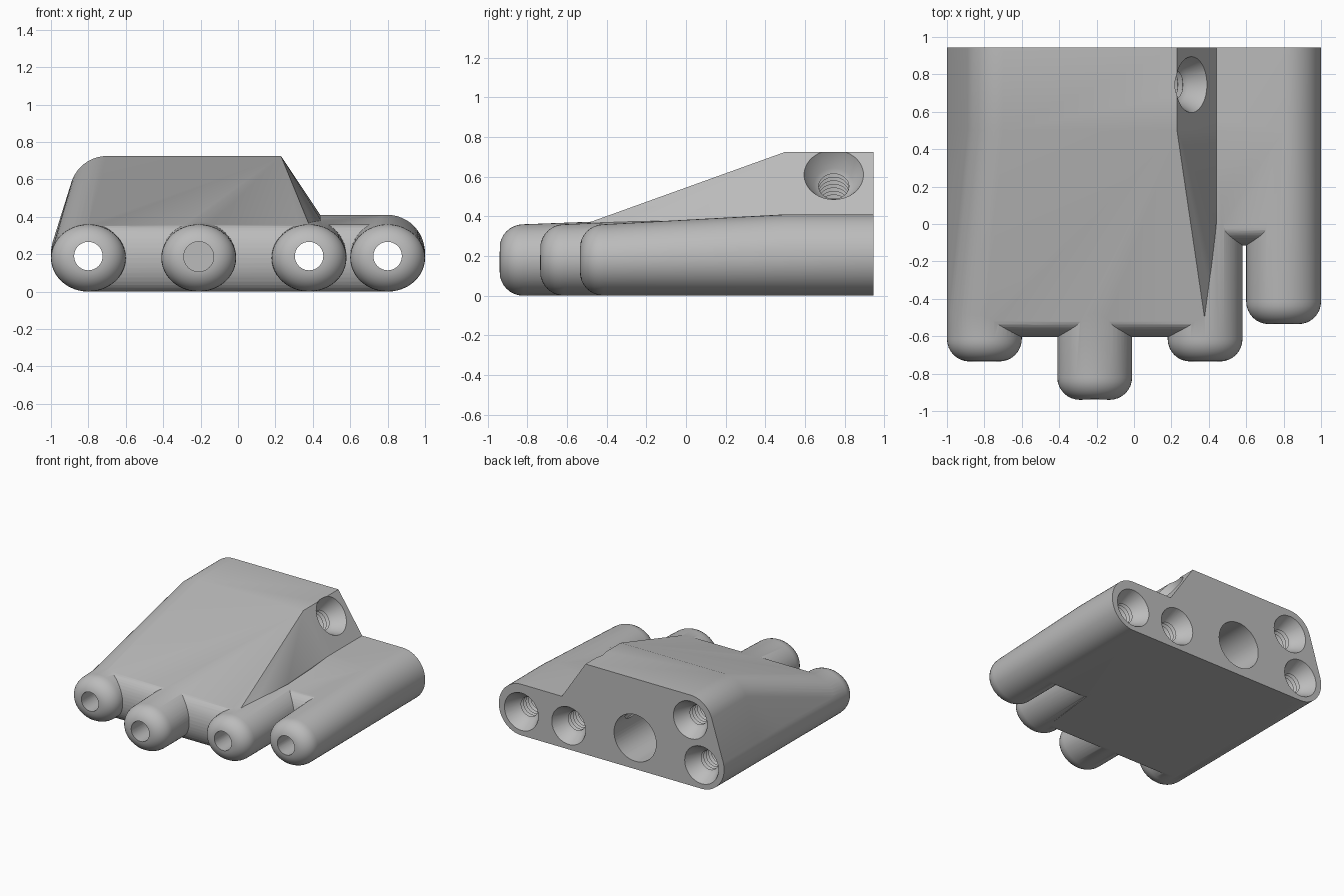
import bpy, bmesh
from math import sin, cos, pi
from mathutils import Vector

cube = bpy.data.objects.get("Cube")
if cube:
    bpy.data.objects.remove(cube)

BACK, MID = 0.945, 0.5
TOP_BACK, TOP_FRONT = 0.41, 0.36
SIDES = 48

grey = bpy.data.materials.new("plain grey")
grey.use_nodes = True
grey.diffuse_color = (0.5, 0.5, 0.5, 1)
grey.node_tree.nodes["Principled BSDF"].inputs["Base Color"].default_value = (0.5, 0.5, 0.5, 1)


def make_object(name, bm):
    bmesh.ops.recalc_face_normals(bm, faces=bm.faces)
    mesh = bpy.data.meshes.new(name)
    bm.to_mesh(mesh)
    bm.free()
    mesh.materials.append(grey)
    obj = bpy.data.objects.new(name, mesh)
    bpy.context.scene.collection.objects.link(obj)
    return obj


def hull(name, points):
    bm = bmesh.new()
    for p in points:
        bm.verts.new(p)
    bmesh.ops.remove_doubles(bm, verts=bm.verts, dist=0.0005)
    bmesh.ops.convex_hull(bm, input=bm.verts)
    loose = [v for v in bm.verts if not v.link_faces]
    bmesh.ops.delete(bm, geom=loose, context='VERTS')
    return make_object(name, bm)


def ring(x, y, top, inset=0.0):
    """Upright oval resting on the ground plane, shrunk by inset."""
    rx, rz = 0.2 - inset, top / 2 - inset
    steps = [2 * pi * i / SIDES for i in range(SIDES)]
    return [(x + rx * cos(a), y, top / 2 + rz * sin(a)) for a in steps]


def nose(x, y):
    """Half-round front edge at one x position."""
    half = TOP_FRONT / 2
    steps = [pi * i / 20 for i in range(21)]
    return [(x, y - 0.1 * sin(a), half + half * cos(a)) for a in steps]


def lathe(name, profile, origin, direction):
    """Solid of revolution from (distance, radius) pairs along a direction."""
    turn = Vector(direction).to_track_quat('Z', 'Y')
    bm = bmesh.new()
    loops = []
    for d, r in profile:
        loops.append([bm.verts.new(Vector(origin) + turn @ Vector(
            (r * cos(2 * pi * i / SIDES), r * sin(2 * pi * i / SIDES), d))) for i in range(SIDES)])
    for a, b in zip(loops, loops[1:]):
        for i in range(SIDES):
            j = (i + 1) % SIDES
            bm.faces.new((a[i], a[j], b[j], b[i]))
    bm.faces.new(loops[0])
    bm.faces.new(loops[-1])
    return make_object(name, bm)


def screw_profile(length, turns=12, pitch=0.032):
    """Countersink, ridged thread, then a plain hole."""
    pts = [(-0.02, 0.16), (0.0, 0.15), (0.09, 0.1)]
    for i in range(turns):
        d = 0.09 + pitch * i
        pts += [(d + pitch / 2, 0.076), (d + pitch, 0.098)]
    return pts + [(pts[-1][0] + 0.02, 0.076), (length, 0.076)]


def combine(target, other, operation):
    mod = target.modifiers.new("combine", 'BOOLEAN')
    mod.operation = operation
    mod.solver = 'EXACT'
    mod.object = other
    bpy.context.view_layer.objects.active = target
    bpy.ops.object.modifier_apply(modifier=mod.name)
    bpy.data.objects.remove(other)


# raised main body with sloping roof
body_points = []
for y in (MID, BACK):
    body_points += ring(-0.8, y, TOP_BACK)
    arc = [pi / 2 + pi / 2 * i / 14 for i in range(15)]
    body_points += [(-0.7 + 0.2 * cos(a), y, 0.525 + 0.2 * sin(a)) for a in arc]
    body_points += [(0.23, y, 0.725), (0.44, y, TOP_BACK), (0.44, y, 0)]
body_points += ring(-0.8, -0.5, TOP_FRONT) + nose(-0.8, -0.505) + nose(0.38, -0.505)
body_points += [(0.44, 0, 0.388), (0.44, 0, 0)]
housing = hull("housing", body_points)

# low side wing
wing_points = nose(0.38, -0.015) + nose(0.8, -0.015)
for y in (MID, BACK):
    wing_points += ring(0.8, y, TOP_BACK) + [(0.38, y, 0), (0.38, y, TOP_BACK)]
combine(housing, hull("side_wing", wing_points), 'UNION')

# four round-nosed tubes
for x, front in ((-0.8, -0.735), (-0.21, -0.94), (0.38, -0.735), (0.8, -0.535)):
    points = ring(x, BACK, TOP_BACK) + ring(x, MID, TOP_BACK)
    for i in range(9):
        a = pi / 2 * i / 8
        points += ring(x, front + 0.12 * (1 - sin(a)), TOP_FRONT, 0.12 * (1 - cos(a)))
    combine(housing, hull("tube", points), 'UNION')

# threaded holes from the back: three run through, the upper one is blind
for x, z, length in ((-0.8, 0.19, 2), (0.38, 0.19, 2), (0.8, 0.19, 2), (-0.7, 0.525, 0.52)):
    cutter = lathe("hole_cutter", screw_profile(length), (x, BACK, z), (0, -1, 0))
    combine(housing, cutter, 'DIFFERENCE')

# large rear bore, its small front hole, and the clamp screw hole in the slope
bore = lathe("bore_cutter", [(-0.1, 0.187), (1.0, 0.187)], (-0.21, BACK, 0.25), (0, -1, 0))
combine(housing, bore, 'DIFFERENCE')
front = lathe("front_cutter", [(-0.1, 0.08), (0.6, 0.08)], (-0.21, -0.94, 0.187), (0, 1, 0))
combine(housing, front, 'DIFFERENCE')
clamp = lathe("clamp_cutter", screw_profile(0.52), (0.307, 0.745, 0.61), (-0.315, 0, -0.21))
combine(housing, clamp, 'DIFFERENCE')

bpy.ops.object.select_all(action='DESELECT')
housing.select_set(True)
bpy.context.view_layer.objects.active = housing
bpy.ops.object.shade_smooth_by_angle(angle=0.5)
